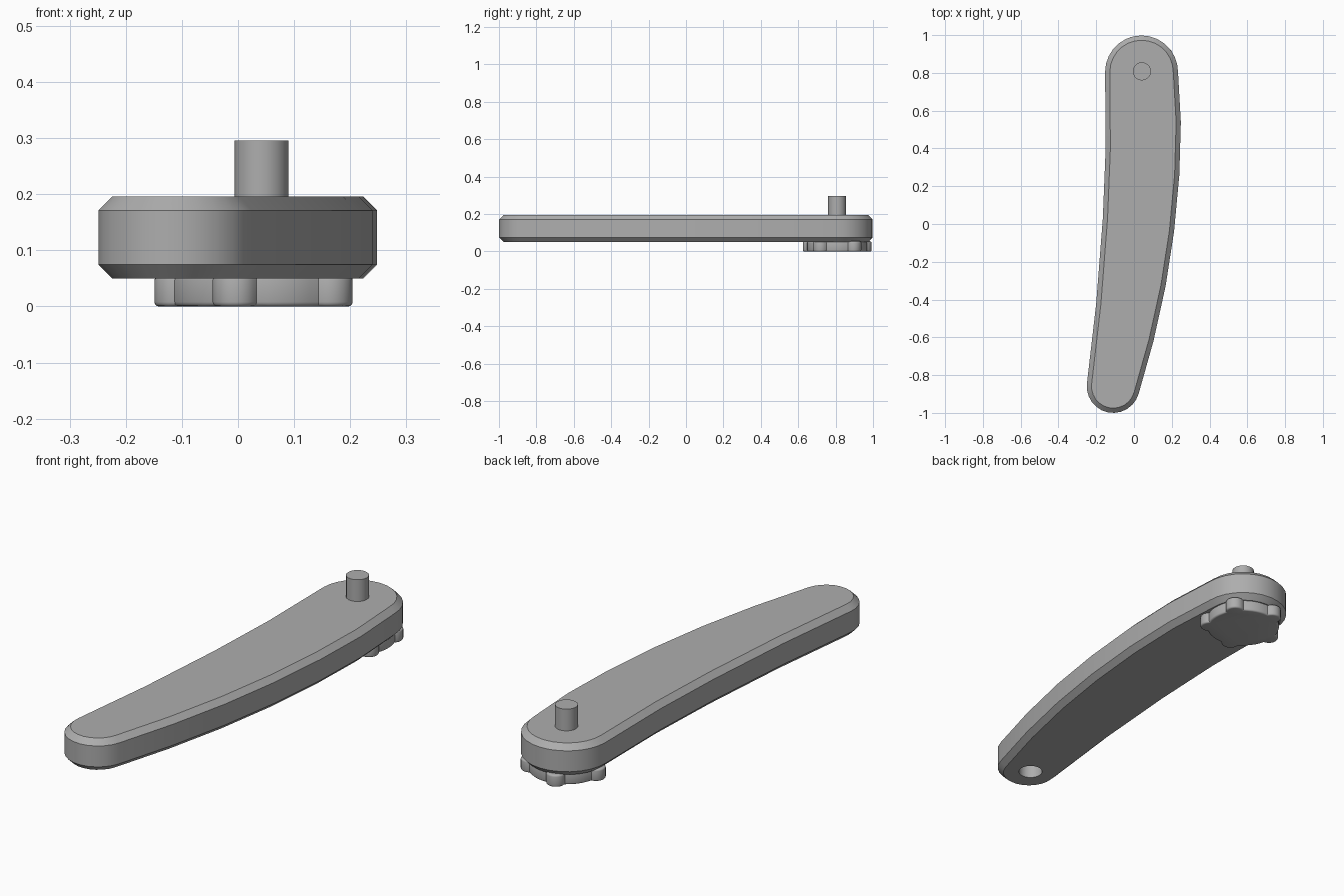
import bpy, bmesh, math

if "Cube" in bpy.data.objects:
    bpy.data.objects.remove(bpy.data.objects["Cube"], do_unlink=True)

grey = bpy.data.materials.new("plain grey")
grey.use_nodes = True
grey.diffuse_color = (0.42, 0.42, 0.42, 1)
grey.node_tree.nodes["Principled BSDF"].inputs["Base Color"].default_value = (0.42, 0.42, 0.42, 1)


def arc(cx, cy, r, start, end, n):
    """Points along an arc, angles in degrees."""
    angles = [math.radians(start + (end - start) * i / n) for i in range(n + 1)]
    return [(cx + r * math.cos(a), cy + r * math.sin(a)) for a in angles]


def extrude(name, outline, z0, z1):
    """Solid prism from a counter-clockwise outline."""
    bm = bmesh.new()
    face = bm.faces.new([bm.verts.new((x, y, z0)) for x, y in outline])
    top = bmesh.ops.extrude_face_region(bm, geom=[face])["geom"]
    verts = [v for v in top if isinstance(v, bmesh.types.BMVert)]
    bmesh.ops.translate(bm, vec=(0, 0, z1 - z0), verts=verts)
    bmesh.ops.recalc_face_normals(bm, faces=bm.faces)
    mesh = bpy.data.meshes.new(name)
    bm.to_mesh(mesh)
    bm.free()
    mesh.materials.append(grey)
    obj = bpy.data.objects.new(name, mesh)
    bpy.context.collection.objects.link(obj)
    return obj


def finish(obj, angle=30):
    """Apply modifiers and smooth the curved sides."""
    bpy.ops.object.select_all(action="DESELECT")
    bpy.context.view_layer.objects.active = obj
    obj.select_set(True)
    for mod in list(obj.modifiers):
        bpy.ops.object.modifier_apply(modifier=mod.name)
    bpy.ops.object.shade_smooth_by_angle(angle=math.radians(angle))


def bevel(obj, width, segments):
    mod = obj.modifiers.new("Bevel", "BEVEL")
    mod.width = width
    mod.segments = segments
    mod.limit_method = "ANGLE"
    mod.angle_limit = math.radians(60)


# Curved arm: round back end, bowed sides, narrower round front end
outline = arc(0.04, 0.805, 0.193, 0, 180, 14)
outline += [(-0.15, 0.4), (-0.165, 0.03), (-0.2, -0.42)]
outline += arc(-0.11, -0.86, 0.14, 173, 344, 12)
outline += [(0.103, -0.62), (0.167, -0.33), (0.212, -0.04), (0.24, 0.26), (0.248, 0.54)]
arm = extrude("arm", outline, 0.05, 0.196)
bevel(arm, 0.025, 1)

# Blind socket in the underside of the front end
cutter = extrude("socket_cutter", arc(-0.11, -0.85, 0.052, 0, 345, 23), 0.0, 0.15)
cutter.hide_render = True
cut = arm.modifiers.new("Socket", "BOOLEAN")
cut.operation = "DIFFERENCE"
cut.solver = "EXACT"
cut.object = cutter
finish(arm)
bpy.data.objects.remove(cutter, do_unlink=True)

# Peg on top of the back end
peg = extrude("peg", arc(0.042, 0.808, 0.048, 0, 342, 19), 0.19, 0.296)
finish(peg)

# Five-lobed hand knob underneath the back end
CX, CY, BODY, REACH, LOBE = 0.042, 0.808, 0.16, 0.15, 0.041
hit = math.acos((BODY ** 2 + REACH ** 2 - LOBE ** 2) / (2 * BODY * REACH))
spread = math.degrees(math.atan2(BODY * math.sin(hit), BODY * math.cos(hit) - REACH))
hit = math.degrees(hit)
knob_outline = []
for i in range(5):
    a = 36 + 72 * i
    lx = CX + REACH * math.cos(math.radians(a))
    ly = CY + REACH * math.sin(math.radians(a))
    knob_outline += arc(lx, ly, LOBE, a - spread, a + spread, 10)
    knob_outline += arc(CX, CY, BODY, a + hit, a + 72 - hit, 6)[1:-1]
knob = extrude("knob", knob_outline, 0.0, 0.055)
bevel(knob, 0.008, 3)
finish(knob, 35)
